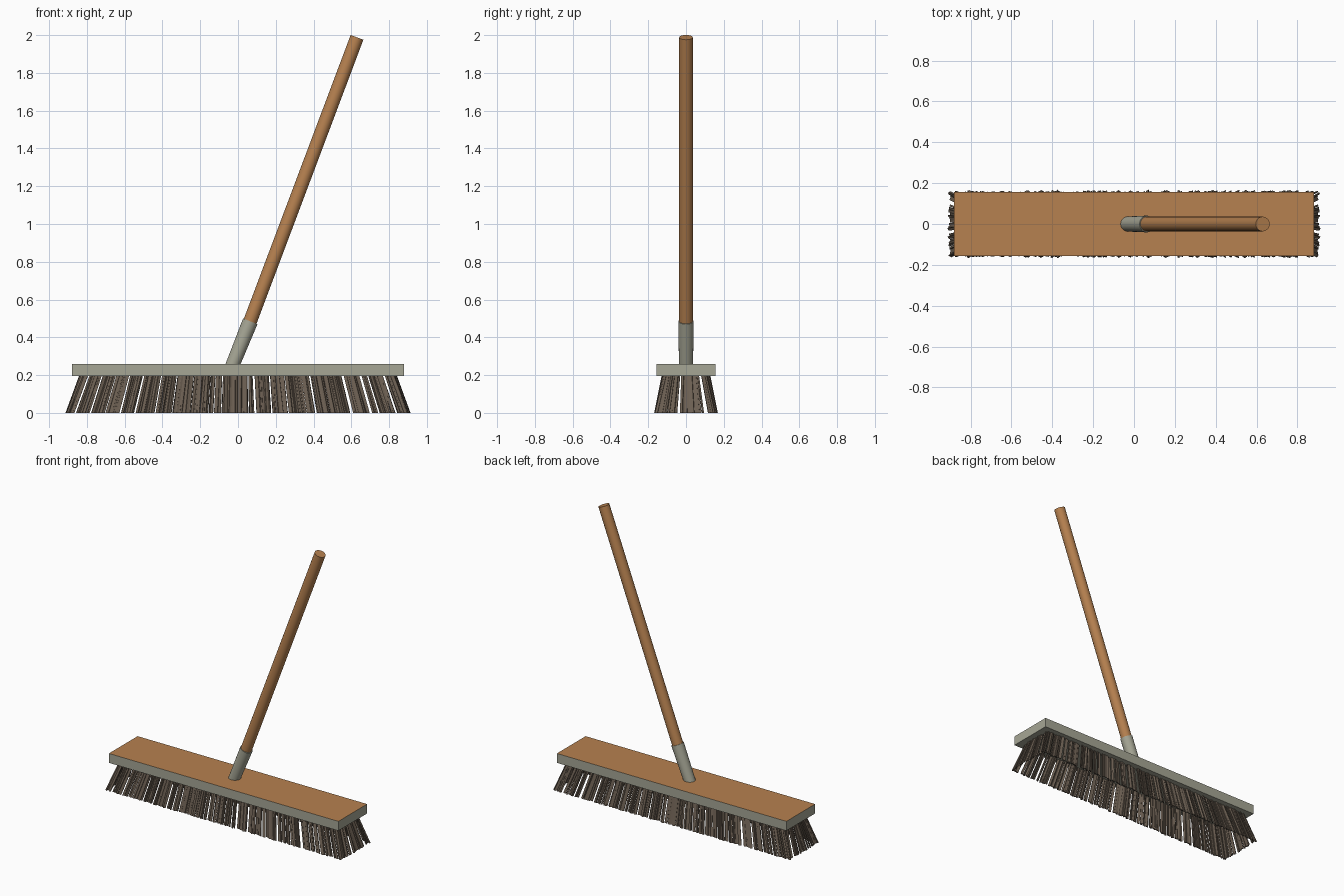
import bpy, bmesh, math, random
from mathutils import Matrix, Vector

random.seed(4)
cube = bpy.data.objects.get("Cube")
if cube:
    bpy.data.objects.remove(cube, do_unlink=True)


def material(name, rgb):
    m = bpy.data.materials.new(name)
    m.use_nodes = True
    m.diffuse_color = (*rgb, 1)
    m.node_tree.nodes["Principled BSDF"].inputs["Base Color"].default_value = (*rgb, 1)
    return m


wood = material("warm wood", (0.47, 0.22, 0.08))
grey = material("pale grey", (0.38, 0.38, 0.30))
brown = material("bristle brown", (0.15, 0.115, 0.085))


def finish(bm, name, mats):
    mesh = bpy.data.meshes.new(name)
    bm.to_mesh(mesh)
    bm.free()
    obj = bpy.data.objects.new(name, mesh)
    bpy.context.collection.objects.link(obj)
    for m in mats:
        mesh.materials.append(m)
    return obj


def rod(name, start, end, r1, r2, mat):
    """Smooth round rod between two points."""
    start, end = Vector(start), Vector(end)
    axis = end - start
    turn = axis.to_track_quat('Z', 'Y').to_matrix().to_4x4()
    bm = bmesh.new()
    bmesh.ops.create_cone(bm, cap_ends=True, segments=20, radius1=r1, radius2=r2,
                          depth=axis.length,
                          matrix=Matrix.Translation((start + end) / 2) @ turn)
    obj = finish(bm, name, [mat])
    bpy.ops.object.select_all(action='DESELECT')
    bpy.context.view_layer.objects.active = obj
    obj.select_set(True)
    bpy.ops.object.shade_smooth_by_angle(angle=math.radians(40))


# Head block: wooden top, grey rim and underside
bm = bmesh.new()
bmesh.ops.create_cube(bm, size=1, matrix=Matrix.Translation((0, 0, 0.2275))
                      @ Matrix.Diagonal((1.76, 0.314, 0.065, 1)))
bm.normal_update()
for f in bm.faces:
    f.material_index = 0 if f.normal.z > 0.5 else 1
finish(bm, "head_block", [wood, grey])

# Tilted handle and its socket
rod("socket", (-0.032, 0, 0.245), (0.065, 0, 0.485), 0.037, 0.041, grey)
rod("handle", (0.055, 0, 0.46), (0.63, 0, 1.988), 0.036, 0.036, wood)


def bristle(bm, top, bottom, angle, width):
    """Flat strip leaning from the head down to the floor."""
    spin = Matrix.Rotation(angle, 3, 'Z')
    for v in bmesh.ops.create_cube(bm, size=1)["verts"]:
        end = Vector(top if v.co.z > 0 else bottom)
        v.co = end + spin @ Vector((v.co.x * width, v.co.y * 0.006, 0))


def clumps(half):
    """Positions from -half to half, in bunches with narrow gaps between."""
    p, left = -half, random.randint(3, 9)
    while p <= half:
        yield p
        p += 0.009
        left -= 1
        if left == 0:
            p += random.uniform(0.006, 0.016)
            left = random.randint(2, 10)


# Flared bristle rows around a hollow middle
bm = bmesh.new()
for x in clumps(0.825):
    w, turn = random.uniform(0.009, 0.016), random.uniform(-0.6, 0.6)
    inset = random.uniform(0, 0.014)
    for s in (-1, 1):
        bristle(bm, (x, s * (0.122 - inset), 0.2),
                (x * 1.09 + random.uniform(-0.003, 0.003), s * (0.162 - inset), 0), s * turn, w)
for y in clumps(0.11):
    w, turn = random.uniform(0.009, 0.016), random.uniform(-0.6, 0.6)
    inset = random.uniform(0, 0.014)
    for s in (-1, 1):
        bristle(bm, (s * (0.835 - inset), y, 0.2),
                (s * (0.908 - inset), y * 1.42, 0), math.pi / 2 + s * turn, w)
finish(bm, "bristles", [brown])
